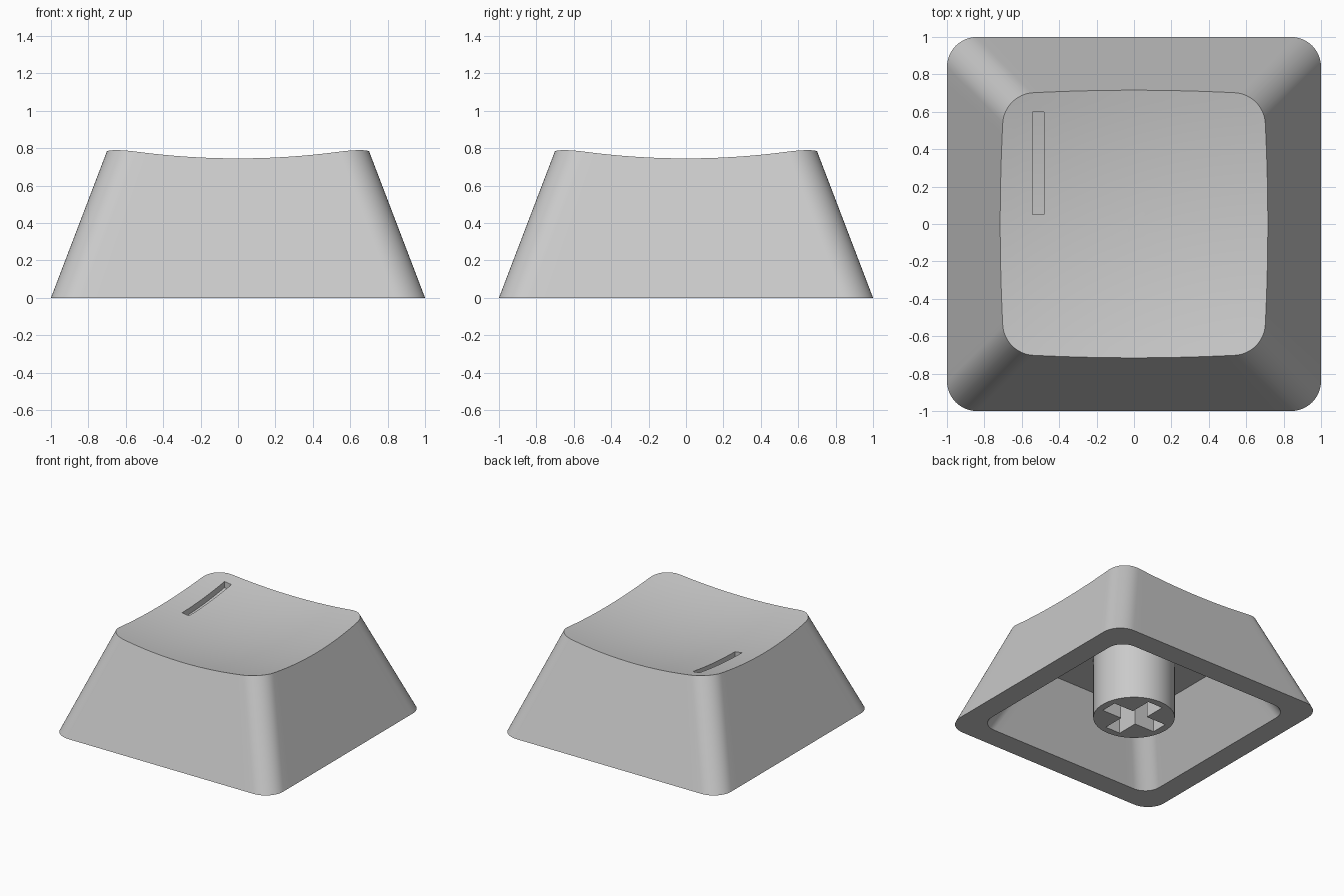
import bpy, bmesh, math

DISH_LOW = 0.679       # height of the dish at its centre
DISH_R = 3.9           # radius of the spherical dish
CEILING = 0.5          # height of the hollow

cube = bpy.data.objects.get("Cube")
if cube:
    bpy.data.objects.remove(cube, do_unlink=True)

grey = bpy.data.materials.new("light grey plastic")
grey.use_nodes = True
colour = (0.59, 0.59, 0.59, 1)
grey.diffuse_color = colour
grey.node_tree.nodes["Principled BSDF"].inputs["Base Color"].default_value = colour


def dish(x, y):
    return DISH_LOW + DISH_R - math.sqrt(DISH_R ** 2 - x * x - y * y)


def outline(half, radius, draft, height, side_cuts=20, arc_cuts=12):
    """Rounded square around a leaning wall; height is a function of x, y."""
    def place(sx, sy, ox, oy, along):
        z = 0.0
        for _ in range(12):
            core = half - radius - draft * z
            x, y = sx * core + ox, sy * core + oy
            if along is not None:
                x, y = (x, core * along) if ox else (core * along, y)
            z = height(x, y)
        return (x, y, z)
    points = []
    for q in range(4):
        mid = math.pi / 4 + q * math.pi / 2
        sx, sy = math.copysign(1, math.cos(mid)), math.copysign(1, math.sin(mid))
        for i in range(arc_cuts + 1):
            a = q * math.pi / 2 + i * math.pi / 2 / arc_cuts
            points.append(place(sx, sy, radius * math.cos(a), radius * math.sin(a), None))
        # Straight run to the next corner
        a = (q + 1) * math.pi / 2
        ox, oy = round(math.cos(a)) * radius, round(math.sin(a)) * radius
        start = sy if ox else sx
        for i in range(1, side_cuts):
            points.append(place(sx, sy, ox, oy, start * (1 - 2 * i / side_cuts)))
    return points


def finish(name, bm):
    bmesh.ops.recalc_face_normals(bm, faces=bm.faces)
    mesh = bpy.data.meshes.new(name)
    bm.to_mesh(mesh)
    bm.free()
    mesh.materials.append(grey)
    obj = bpy.data.objects.new(name, mesh)
    bpy.context.collection.objects.link(obj)
    return obj


def skin(bm, rings):
    for a, b in zip(rings, rings[1:]):
        for i in range(len(a)):
            j = (i + 1) % len(a)
            bm.faces.new((a[i], a[j], b[j], b[i]))


def box(name, x0, x1, y0, y1, floor, roof, cuts=1):
    """Box whose floor and roof heights are functions of x, y, divided along y."""
    bm = bmesh.new()
    rings = []
    for i in range(cuts + 1):
        y = y0 + (y1 - y0) * i / cuts
        rings.append([bm.verts.new((x, y, f(x, y)))
                      for x, f in ((x0, floor), (x1, floor), (x1, roof), (x0, roof))])
    skin(bm, rings)
    bm.faces.new(rings[0])
    bm.faces.new(rings[-1])
    return finish(name, bm)


def combine(target, other, operation):
    other.hide_render = True
    mod = target.modifiers.new("combine", "BOOLEAN")
    mod.operation = operation
    mod.solver = "EXACT"
    mod.object = other
    bpy.context.view_layer.objects.active = target
    bpy.ops.object.modifier_apply(modifier=mod.name)
    bpy.data.objects.remove(other, do_unlink=True)


# Hollow cap: ceiling, inner wall, base rim, outer wall, dished top
bm = bmesh.new()
rim = outline(1, 0.16, 0.382, dish)
loops = [outline(0.82, 0.135, 0.49, lambda x, y: CEILING),
         outline(0.82, 0.135, 0.49, lambda x, y: 0),
         outline(1, 0.16, 0.382, lambda x, y: 0),
         rim]
for k in range(11, 0, -1):
    s = k / 12
    loops.append([(x * s, y * s, dish(x * s, y * s)) for x, y, z in rim])
rings = [[bm.verts.new(p) for p in loop] for loop in loops]
skin(bm, rings)
bm.faces.new(rings[0])
centre = bm.verts.new((0, 0, DISH_LOW))
last = rings[-1]
for i in range(len(last)):
    bm.faces.new((last[i], last[(i + 1) % len(last)], centre))
cap = finish("hollow_cap", bm)

# Indicator slot sunk into the dish
combine(cap, box("slot_cutter", -0.543, -0.48, 0.05, 0.6,
                 lambda x, y: dish(x, y) - 0.05, lambda x, y: 1, cuts=10), "DIFFERENCE")

# Round stem joined to the ceiling
bm = bmesh.new()
stem_top = CEILING + 0.05
bmesh.ops.create_cone(bm, cap_ends=True, segments=64, radius1=0.306,
                      radius2=0.306, depth=stem_top)
bmesh.ops.translate(bm, verts=bm.verts, vec=(0, 0, stem_top / 2))
combine(cap, finish("stem", bm), "UNION")

# Cross socket in the stem
for length, width in ((0.248, 0.068), (0.068, 0.248)):
    combine(cap, box("socket_cutter", -length, length, -width, width,
                     lambda x, y: -0.1, lambda x, y: 0.44), "DIFFERENCE")

bpy.ops.object.select_all(action="DESELECT")
cap.select_set(True)
bpy.context.view_layer.objects.active = cap
bpy.ops.object.shade_smooth_by_angle(angle=math.radians(25))
